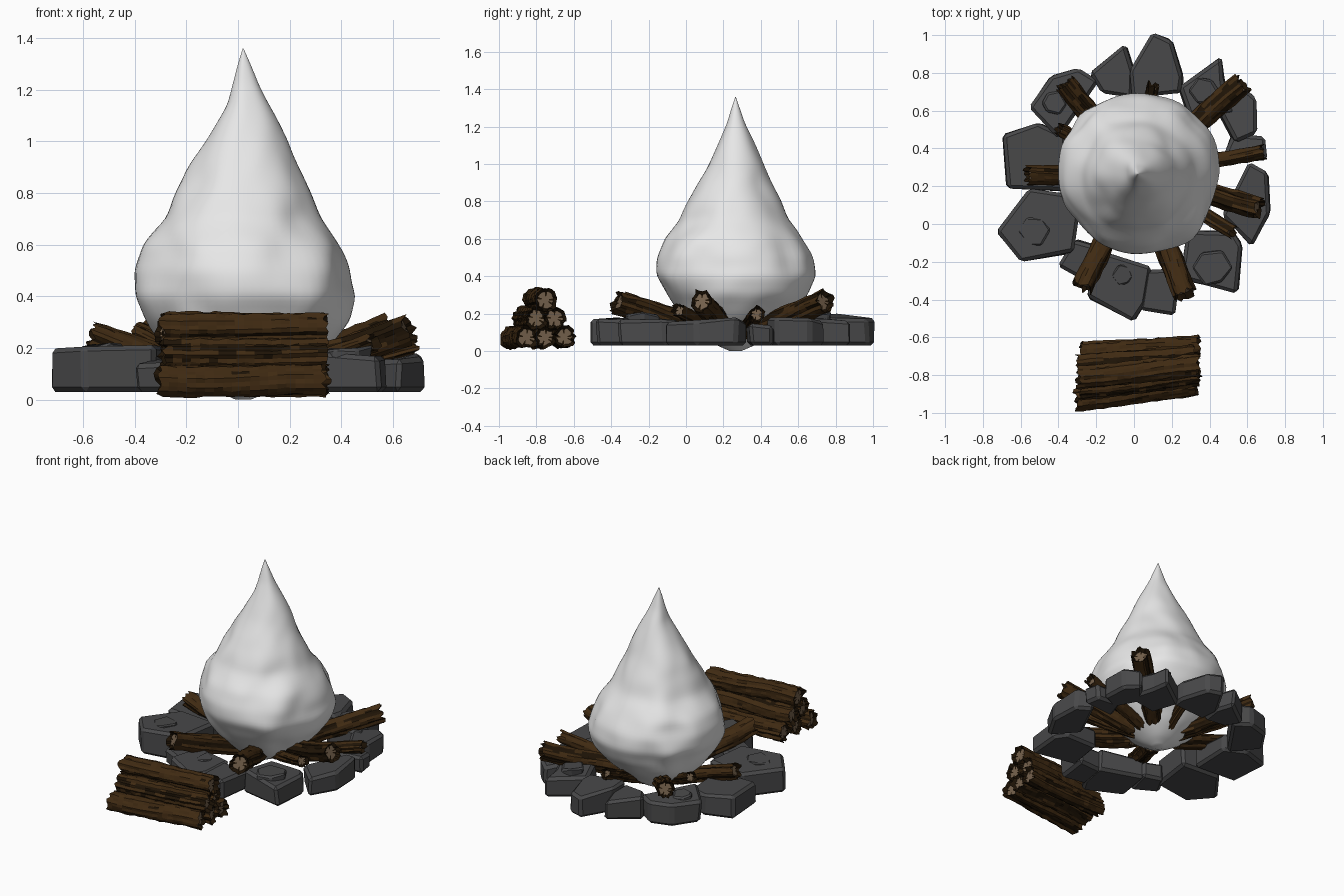
import bpy, bmesh, math, random
from mathutils import Vector, noise

if "Cube" in bpy.data.objects:
    bpy.data.objects.remove(bpy.data.objects["Cube"])

random.seed(7)
CX, CY = 0.02, 0.265   # centre of the fire


def material(name, rgb):
    m = bpy.data.materials.new(name)
    m.diffuse_color = (*rgb, 1)
    m.use_nodes = True
    m.node_tree.nodes["Principled BSDF"].inputs["Base Color"].default_value = m.diffuse_color
    return m


BARK = material("brown bark", (0.05, 0.023, 0.006))
CREASE = material("dark bark crease", (0.014, 0.007, 0.002))
WOOD = material("cut wood", (0.17, 0.115, 0.07))
STONE = material("grey stone", (0.066, 0.066, 0.068))
FLAME = material("white flame", (0.8, 0.8, 0.8))


def finish(name, bm, mats, smooth=False):
    bmesh.ops.recalc_face_normals(bm, faces=bm.faces)
    me = bpy.data.meshes.new(name)
    bm.to_mesh(me)
    bm.free()
    for m in mats:
        me.materials.append(m)
    for p in me.polygons:
        p.use_smooth = smooth
    ob = bpy.data.objects.new(name, me)
    bpy.context.collection.objects.link(ob)
    return ob


def loft(bm, rings):
    """Skin closed rings of points; returns vertex rings."""
    vs = [[bm.verts.new(p) for p in r] for r in rings]
    n = len(vs[0])
    for a, b in zip(vs, vs[1:]):
        for i in range(n):
            j = (i + 1) % n
            bm.faces.new((a[i], a[j], b[j], b[i]))
    return vs


# Rough log with ragged bark ends and recessed pale cut faces
def log(name, a, b, r, n=22, segs=12):
    a, b = Vector(a), Vector(b)
    d = (b - a).normalized()
    u = d.cross(Vector((0, 0, 1))).normalized()
    v = u.cross(d)
    ridge = [random.choice((0.86, 0.97, 1.03, 1.08)) for _ in range(n)]
    off = Vector((random.random() * 50, 0, 0))
    rings, fac = [], []
    for s in range(segs + 1):
        t = s / segs
        bend = noise.noise(off + Vector((0, t * 2, 9))) * r * 0.12
        ring, fr = [], []
        for i in range(n):
            w = 2 * math.pi * i / n + 0.12 * math.sin(5 * t + off.x)
            k = ridge[i] + random.uniform(-0.06, 0.06)
            if 0 < s < segs and random.random() < 0.12:
                k -= 0.1
            rag = random.uniform(-0.02, 0.012) if s in (0, segs) else 0
            c = a.lerp(b, t) + d * rag + v * bend
            ring.append(c + (u * math.cos(w) + v * math.sin(w)) * r * k)
            fr.append(k)
        rings.append(ring)
        fac.append(fr)
    bm = bmesh.new()
    vs = loft(bm, rings)
    k_of = {vt: k for vr, kr in zip(vs, fac) for vt, k in zip(vr, kr)}
    for f in bm.faces:
        if sum(k_of[q] for q in f.verts) / len(f.verts) < 0.925:
            f.material_index = 1
    for ring, base, sgn in ((vs[0], a, 1), (vs[-1], b, -1)):
        c = base + d * sgn * 0.018
        inner = [bm.verts.new(c + (q.co - base - d * (q.co - base).dot(d)) * 0.72)
                 for q in ring]
        for i in range(n):
            j = (i + 1) % n
            f = bm.faces.new((ring[i], ring[j], inner[j], inner[i]))
            f.material_index = 1
        core = [bm.verts.new(c.lerp(q.co, 0.45)) for q in inner]
        for i in range(n):
            j = (i + 1) % n
            f = bm.faces.new((inner[i], inner[j], core[j], core[i]))
            f.material_index = 1 if i % 5 == 0 else 2   # radial cracks
        bm.faces.new(core).material_index = 2
    return finish(name, bm, (BARK, CREASE, WOOD))


# Chunky chipped stone: outline extruded, jittered and chamfered
def stone(name, outline, top, bottom=0.03, chamfer=0.018, grow=1.05):
    mx = sum(p[0] for p in outline) / len(outline)
    my = sum(p[1] for p in outline) / len(outline)
    outline = [(mx + (x - mx) * grow, my + (y - my) * grow) for x, y in outline]
    bm = bmesh.new()
    low = [bm.verts.new((x, y, bottom)) for x, y in outline]
    high = [bm.verts.new((x + random.uniform(-.012, .012), y + random.uniform(-.012, .012),
                          top + random.uniform(-.03, .008))) for x, y in outline]
    n = len(outline)
    for i in range(n):
        j = (i + 1) % n
        bm.faces.new((low[i], low[j], high[j], high[i]))
    bm.faces.new(low)
    bm.faces.new(high)
    bmesh.ops.recalc_face_normals(bm, faces=bm.faces)
    bmesh.ops.bevel(bm, geom=bm.edges[:], offset=chamfer, segments=1,
                    affect='EDGES', clamp_overlap=True)
    return finish(name, bm, (STONE,))


# Ring of stones: top height, then outline corners seen from above
STONES = [
    (.20, (0, .68), (.25, .70), (.26, .78), (.20, .97), (.10, 1.0), (-.01, .81)),
    (.18, (-.23, .80), (-.04, .94), (0, .82), (-.02, .68), (-.17, .70)),
    (.20, (-.54, .63), (-.44, .78), (-.30, .82), (-.20, .75), (-.40, .46)),
    (.18, (-.69, .47), (-.50, .53), (-.36, .46), (-.37, .18), (-.67, .20)),
    (.21, (-.72, -.04), (-.56, .17), (-.29, .15), (-.33, -.15), (-.59, -.19)),
    (.16, (-.39, -.22), (-.31, -.08), (-.18, -.12), (-.23, -.31)),
    (.18, (-.24, -.39), (-.20, -.14), (.09, -.24), (.06, -.41), (0, -.51)),
    (.17, (.04, -.44), (.07, -.25), (.24, -.24), (.21, -.47)),
    (.19, (.25, -.29), (.29, -.04), (.52, -.04), (.57, -.11), (.55, -.35)),
    (.18, (.48, .05), (.62, -.11), (.72, .06), (.71, .26), (.61, .32)),
    (.16, (.47, .33), (.52, .48), (.68, .46), (.70, .35)),
    (.18, (.44, .60), (.56, .74), (.64, .66), (.65, .49), (.53, .43)),
    (.19, (.24, .72), (.46, .88), (.48, .75), (.53, .58), (.30, .54))]
for i, (top, *pts) in enumerate(STONES):
    stone(f"ring_stone_{i + 1}", pts, top)
# Raised chips on some stones: x, y, radius, top
for i, (x, y, r, top) in enumerate([(-.53, -.04, .09, .22), (.41, -.23, .10, .21),
                                    (-.43, .64, .07, .22), (.38, .70, .08, .215),
                                    (-.06, -.27, .06, .195)]):
    pts = [(x + r * random.uniform(.85, 1.1) * math.cos(a),
            y + r * random.uniform(.85, 1.1) * math.sin(a))
           for a in [2 * math.pi * q / 6 for q in range(6)]]
    stone(f"stone_chip_{i + 1}", pts, top, bottom=0.15, chamfer=0.01, grow=1)

# Logs leaning into the fire: outer end x, y, z and radius
FIRE_LOGS = [
    (-0.36, 0.74, .25, .058), (-0.39, 0.50, .25, .035), (-0.56, 0.26, .25, .05),
    (-0.27, -0.33, .26, .058), (0.27, -0.37, .26, .062), (0.52, -0.04, .22, .038),
    (0.66, 0.08, .275, .06), (0.68, 0.38, .20, .04), (0.57, 0.74, .27, .06),
    (0.10, 0.73, .23, .036)]
for i, (x, y, z, r) in enumerate(FIRE_LOGS):
    inner = (CX + (x - CX) * 0.25, CY + (y - CY) * 0.25, 0.05 + r)
    log(f"fire_log_{i + 1}", (x, y, z), inner, r)

# Stacked spare firewood, 3-2-1
k = 0
for row, z in enumerate((0.073, 0.176, 0.274)):
    for c in range(3 - row):
        y = -0.85 + 0.1 * c + 0.05 * row
        skew = 0.085 - 0.025 * c - 0.01 * row
        k += 1
        log(f"stacked_log_{k}", (0.33 + random.uniform(-.02, .01), y, z),
            (-0.3 + random.uniform(-.02, .02), y - skew, z), 0.06, segs=18)

# Lumpy flame: z, then radius to the left, right, front and back
PROFILE = [
    (0, .03, .03, .03, .03), (.03, .10, .10, .10, .10), (.10, .22, .22, .21, .21),
    (.20, .31, .33, .30, .31), (.30, .37, .41, .365, .39), (.40, .42, .44, .42, .435),
    (.50, .42, .415, .42, .42), (.60, .39, .37, .385, .365), (.70, .30, .305, .30, .29),
    (.80, .265, .265, .255, .245), (.90, .215, .215, .20, .195), (1.0, .145, .175, .14, .15),
    (1.14, .06, .10, .08, .09), (1.22, .04, .06, .045, .05), (1.30, .02, .028, .022, .022),
    (1.358, .002, .002, .002, .002)]
N, SUB = 72, 5
rings = []
for lo, hi in zip(PROFILE, PROFILE[1:]):
    for s in range(SUB + (hi is PROFILE[-1])):
        z, left, right, front, back = [a + (b - a) * s / SUB for a, b in zip(lo, hi)]
        ring = []
        for i in range(N):
            w = 2 * math.pi * i / N
            c, sn = math.cos(w), math.sin(w)
            r = c * c * (right if c > 0 else left) + sn * sn * (back if sn > 0 else front)
            p = Vector((c * r * 6, sn * r * 6, z * 4))
            k = (1 + 0.11 * noise.noise(p + Vector((3, 7, 1))) * (0.15 + math.sin(2 * w) ** 2)
                 + 0.03 * noise.noise(p * 2))
            ring.append(Vector((CX + c * r * k, CY + sn * r * k, z)))
        rings.append(ring)
bm = bmesh.new()
vs = loft(bm, rings)
bm.faces.new(vs[0])
bm.faces.new(vs[-1])
for _ in range(4):   # round off the profile
    bmesh.ops.smooth_vert(bm, verts=[q for r in vs[1:-4] for q in r], factor=0.5,
                          use_axis_x=True, use_axis_y=True, use_axis_z=True)
finish("flame", bm, (FLAME,), smooth=True)
